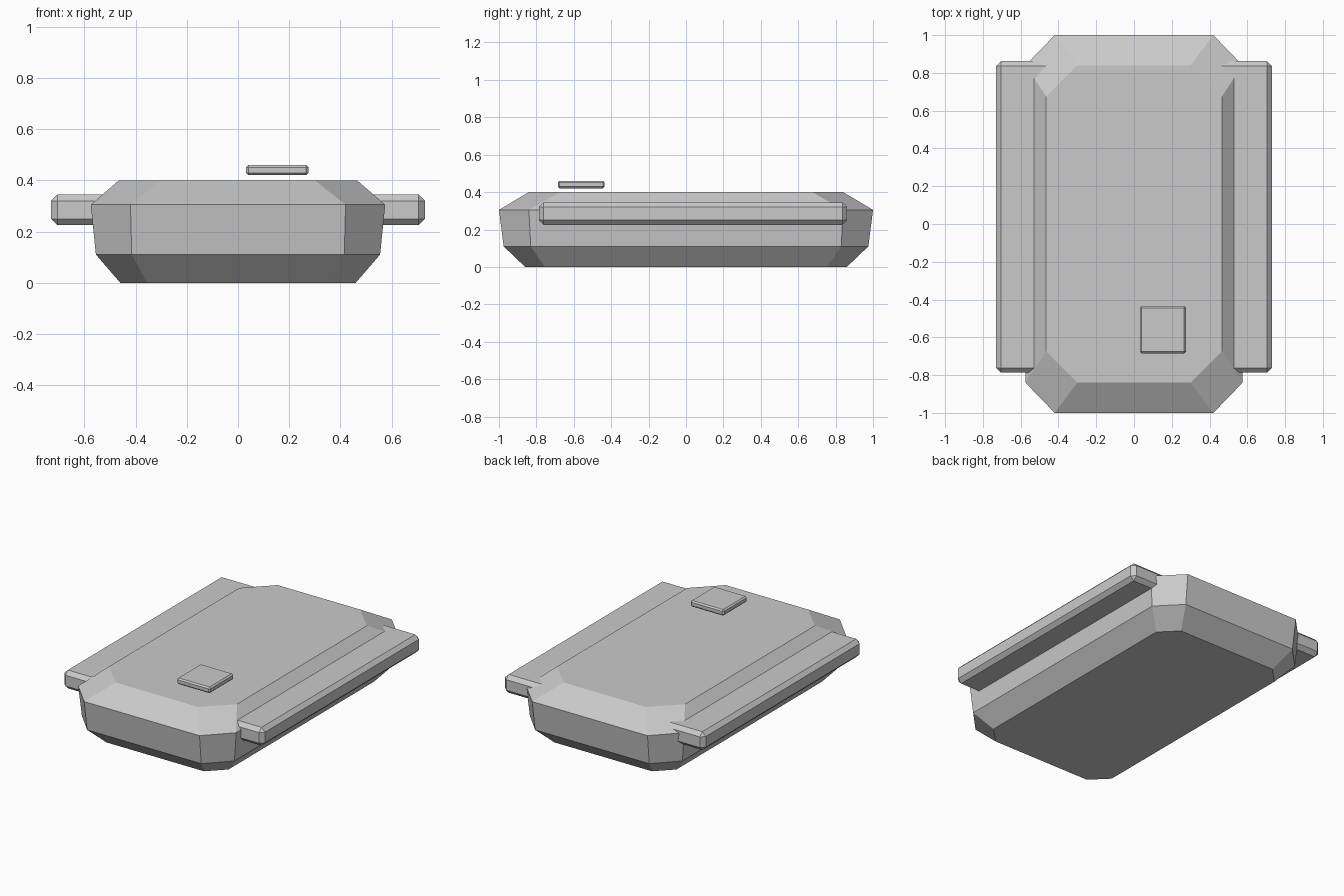
import bpy
import bmesh

cube = bpy.data.objects.get("Cube")
if cube:
    bpy.data.objects.remove(cube)

grey = bpy.data.materials.new("plain_grey")
grey.use_nodes = True
grey.diffuse_color = (0.59, 0.59, 0.59, 1)
grey.node_tree.nodes["Principled BSDF"].inputs["Base Color"].default_value = grey.diffuse_color


def add_object(name, bm):
    bmesh.ops.recalc_face_normals(bm, faces=bm.faces)
    mesh = bpy.data.meshes.new(name)
    bm.to_mesh(mesh)
    bm.free()
    mesh.materials.append(grey)
    obj = bpy.data.objects.new(name, mesh)
    bpy.context.collection.objects.link(obj)
    return obj


def octagon(bm, z, x, y, cut_x, cut_y):
    """Ring of half-size x, y whose corners are cut at cut_x, cut_y."""
    quarter = [(x, cut_y), (cut_x, y)]
    half = quarter + [(-px, py) for px, py in reversed(quarter)]
    ring = half + [(-px, -py) for px, py in half]
    return [bm.verts.new((px, py, z)) for px, py in ring]


def bevelled_box(name, low, high, width):
    bm = bmesh.new()
    bmesh.ops.create_cube(bm, size=1)
    for v in bm.verts:
        v.co = [a + (c + 0.5) * (b - a) for a, b, c in zip(low, high, v.co)]
    bmesh.ops.bevel(bm, geom=bm.edges[:], offset=width, segments=1,
                    profile=0.5, affect='EDGES')
    return add_object(name, bm)


# Faceted hull lofted through octagonal rings
bm = bmesh.new()
rings = [octagon(bm, *r) for r in (
    (0.00, 0.46, 0.86, 0.355, 0.755),
    (0.11, 0.555, 0.975, 0.415, 0.83),
    (0.305, 0.575, 1.0, 0.42, 0.84),
    (0.40, 0.465, 0.84, 0.30, 0.675))]
for lower, upper in zip(rings, rings[1:]):
    for i in range(len(lower)):
        j = (i + 1) % len(lower)
        bm.faces.new((lower[i], lower[j], upper[j], upper[i]))
bm.faces.new(rings[0])
bm.faces.new(rings[-1])
add_object("hull", bm)

# Slab through the hull that forms both side ledges
bevelled_box("side_ledges", (-0.73, -0.787, 0.225), (0.73, 0.862, 0.345), 0.025)

# Small hatch floating just above the deck
bevelled_box("hatch", (0.032, -0.685, 0.42), (0.275, -0.435, 0.46), 0.009)
